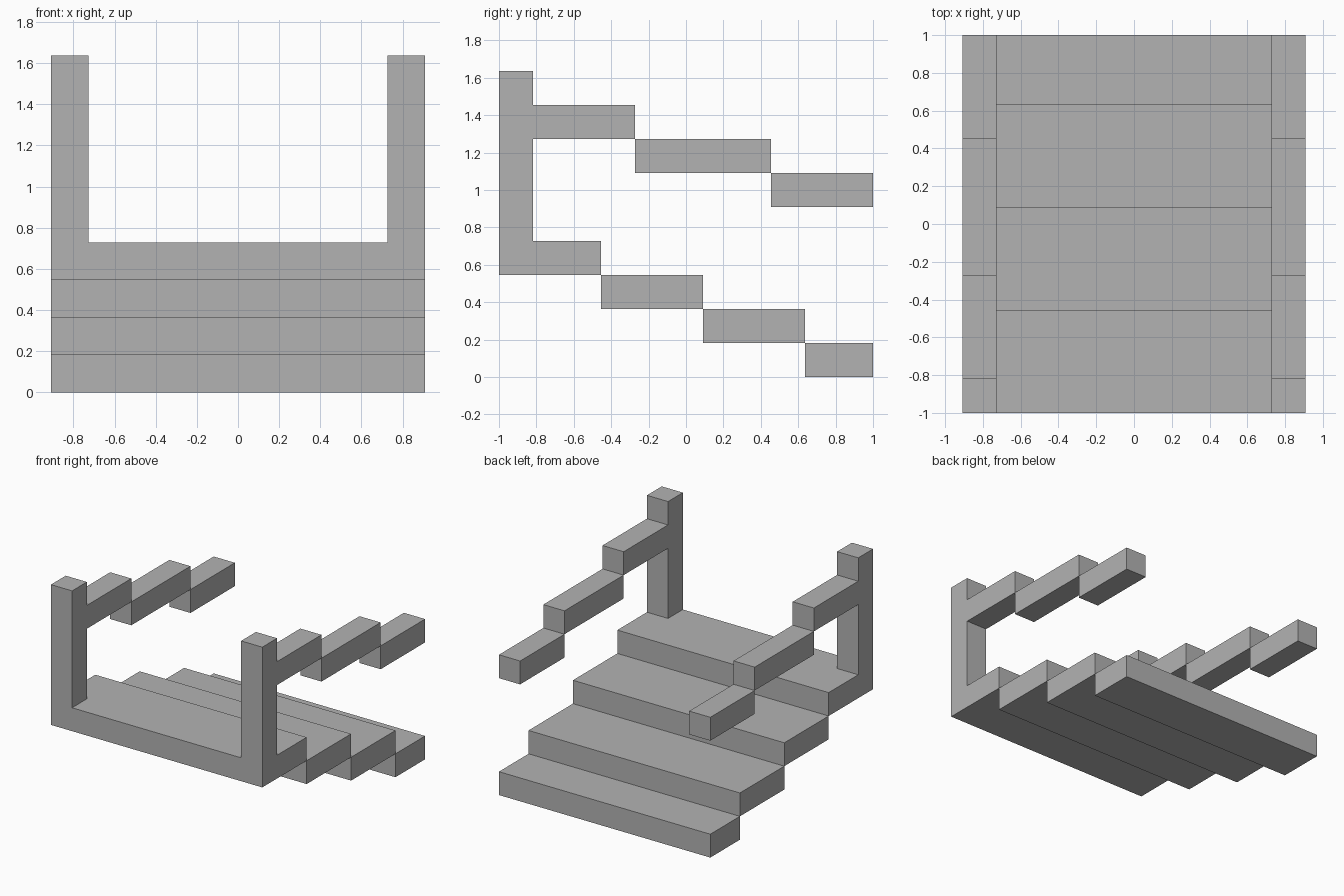
import bpy
import bmesh
from mathutils import Vector

cube = bpy.data.objects.get("Cube")
if cube:
    bpy.data.objects.remove(cube, do_unlink=True)

U = 2 / 11          # module: every part is a whole number of these
HALF_W = 5 * U      # half of the stair width

# Single plain grey
grey = bpy.data.materials.new("stone_grey")
grey.use_nodes = True
colour = (0.45, 0.45, 0.45, 1)
grey.diffuse_color = colour
grey.node_tree.nodes["Principled BSDF"].inputs["Base Color"].default_value = colour


def box(name, x0, x1, y0, y1, z0, z1):
    """Flat-shaded box between two corners."""
    low, high = Vector((x0, y0, z0)), Vector((x1, y1, z1))
    bm = bmesh.new()
    bmesh.ops.create_cube(bm, size=1)
    for v in bm.verts:
        v.co = (low + high) / 2 + v.co * (high - low)
    mesh = bpy.data.meshes.new(name)
    bm.to_mesh(mesh)
    bm.free()
    mesh.materials.append(grey)
    obj = bpy.data.objects.new(name, mesh)
    bpy.context.collection.objects.link(obj)
    return obj


def descending_run(name, x0, x1, y, top, depths):
    """Blocks going back, each one module lower than the last."""
    for i, depth in enumerate(depths):
        z1 = top - i * U
        box(f"{name}_{i + 1}", x0, x1, y, y + depth * U, z1 - U, z1)
        y += depth * U


# Steps
descending_run("step", -HALF_W, HALF_W, -1, 4 * U, (3, 3, 3, 2))

# Posts and stepped handrails on both sides
for side, x0 in (("left", HALF_W - U), ("right", -HALF_W)):
    x1 = x0 + U
    box(f"{side}_post", x0, x1, -1, -1 + U, 4 * U, 9 * U)
    descending_run(f"{side}_handrail", x0, x1, -1 + U, 8 * U, (3, 4, 3))
